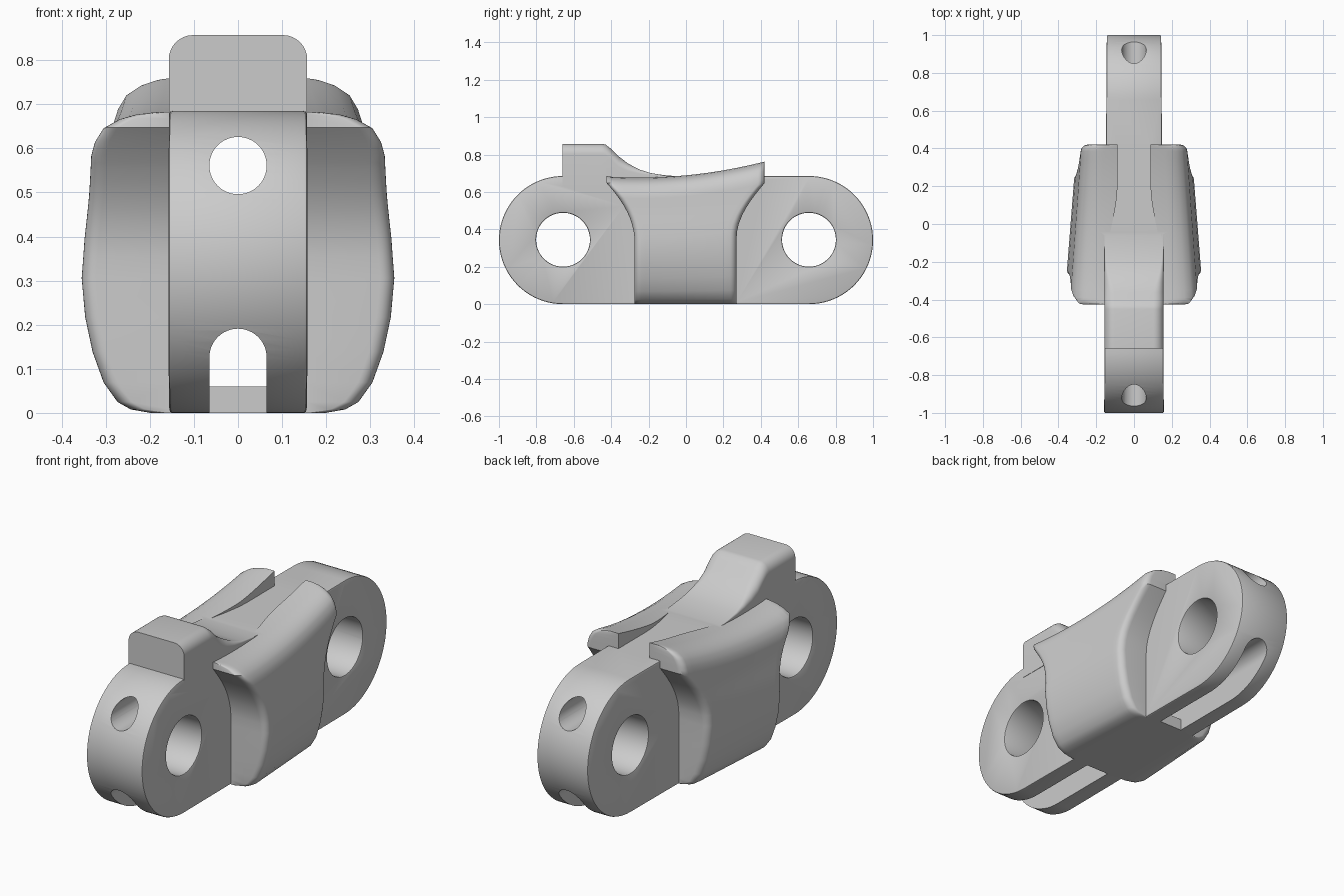
import bpy, bmesh, math

cube = bpy.data.objects.get("Cube")
if cube:
    bpy.data.objects.remove(cube, do_unlink=True)

# Plain grey metal
steel = bpy.data.materials.new("grey_steel")
steel.use_nodes = True
COLOR = (0.6, 0.6, 0.6, 1)
steel.diffuse_color = COLOR
steel.node_tree.nodes["Principled BSDF"].inputs["Base Color"].default_value = COLOR

R = 0.3425        # radius of the rounded link ends
EYE_Y = 1 - R     # distance of the eyes from the middle
TOP = 2 * R


def loft(name, rings):
    """Closed solid through rings of equal point count, with capped ends."""
    bm = bmesh.new()
    rows = [[bm.verts.new(p) for p in ring] for ring in rings]
    n = len(rows[0])
    for a, b in zip(rows, rows[1:]):
        for i in range(n):
            bm.faces.new((a[i], a[(i + 1) % n], b[(i + 1) % n], b[i]))
    for row in (rows[0], rows[-1]):
        if name.endswith("wing"):   # strips across the curved caps
            for i in range(n // 2 - 1):
                bm.faces.new((row[i], row[i + 1], row[n - 2 - i], row[n - 1 - i]))
        else:
            bm.faces.new(row)
    bmesh.ops.recalc_face_normals(bm, faces=bm.faces)
    mesh = bpy.data.meshes.new(name)
    bm.to_mesh(mesh)
    bm.free()
    ob = bpy.data.objects.new(name, mesh)
    bpy.context.collection.objects.link(ob)
    mesh.materials.append(steel)
    return ob


def apply(ob, mod):
    bpy.ops.object.select_all(action='DESELECT')
    bpy.context.view_layer.objects.active = ob
    ob.select_set(True)
    bpy.ops.object.modifier_apply(modifier=mod.name)


def combine(ob, other, operation):
    mod = ob.modifiers.new("combine", 'BOOLEAN')
    mod.operation, mod.solver, mod.object = operation, 'EXACT', other
    apply(ob, mod)
    bpy.data.objects.remove(other, do_unlink=True)


def arc(cx, cz, r, start, end, steps):
    return [(cx + r * math.cos(math.radians(start + (end - start) * i / steps)),
             cz + r * math.sin(math.radians(start + (end - start) * i / steps)))
            for i in range(steps + 1)]


def along_y(name, profile, y0, y1):
    return loft(name, [[(x, y, z) for x, z in profile] for y in (y0, y1)])


# Link plate, slightly thinner towards the back
outline = arc(EYE_Y, R, R, -90, 90, 40) + arc(-EYE_Y, R, R, 90, 270, 40)
link = loft("link_body", [[(s * (0.151 - 0.007 * y), y, z) for y, z in outline] for s in (-1, 1)])

# Pin eyes
for s in (-1, 1):
    ring = arc(s * EYE_Y, R + 0.002, 0.144, 0, 352.5, 47)
    combine(link, loft("eye_cutter", [[(x, y, z) for y, z in ring] for x in (-0.3, 0.3)]), 'DIFFERENCE')
edge = link.modifiers.new("edge_round", 'BEVEL')
edge.width, edge.segments, edge.angle_limit = 0.007, 2, math.radians(60)
apply(link, edge)

# Raised tooth with a concave back slope
slope = [(-0.66, 0.857), (-0.45, 0.857), (-0.43, 0.853), (-0.40, 0.83), (-0.36, 0.79), (-0.31, 0.752),
         (-0.25, 0.72), (-0.19, 0.701), (-0.12, 0.69), (-0.05, 0.684)]
rings = []
for y, h in slope:
    w = 0.157
    r = min(0.055, max(0.004, (h - TOP) * 0.6))
    section = [(-w, 0.63), (w, 0.63)] + arc(w - r, h - r, r, 0, 90, 8) + arc(r - w, h - r, r, 90, 180, 8)
    rings.append([(x, y, z) for x, z in section])
combine(link, loft("tooth", rings), 'UNION')


# Side wings: bulging cheeks with flared upper lips
BULGE = [(0, 0.2), (0.008, 0.245), (0.025, 0.275), (0.07, 0.307), (0.14, 0.332), (0.22, 0.349),
         (0.31, 0.357), (0.4, 0.35), (0.5, 0.337), (0.59, 0.328), (0.62, 0.318), (0.65, 0.297),
         (0.67, 0.262), (0.68, 0.228), (0.685, 0.19)]
LEVELS = sorted({z for z, x in BULGE} | {0.36, 0.44, 0.47, 0.53, 0.56, 0.573, 0.605, 0.635})


def bulge(z):
    for (z0, x0), (z1, x1) in zip(BULGE, BULGE[1:]):
        if z <= z1:
            return x0 + (x1 - x0) * (z - z0) / (z1 - z0)
    return BULGE[-1][1]


def ramp(value, low, high):
    return min(1, max(0, (value - low) / (high - low)))


def wing(name, side):
    rows = []
    for level in LEVELS:
        front = -0.275 - 0.15 * ramp(level, 0.34, 0.65) ** 2
        back = 0.27 + 0.15 * ramp(level, 0.33, 0.573) ** 2
        r = 0.035
        # Dense stations at both ends round the upright edges
        ends = [r * (1 - math.cos(math.radians(a))) for a in range(0, 91, 15)]
        ys = [front + d for d in ends]
        ys += [front + r + (back - front - 2 * r) * i / 20 for i in range(1, 20)]
        ys += [back - d for d in reversed(ends)]
        outer, inner = [], []
        for y in ys:
            d = min(r, y - front, back - y)
            fall = r - math.sqrt(max(0, r * r - (r - d) ** 2))
            crest = 0.677 + 0.19 * (y + 0.25) ** 2
            z = level + ramp(level, 0, 0.6) * (crest - TOP)
            t = ramp(y, -0.2, 0.2)
            x_in = 0.145 - 0.057 * t * t * (3 - 2 * t)
            x_out = max(bulge(level) * (1 - 0.22 * (y + 0.27)) - fall, x_in + 0.01)
            outer.append((side * x_out, y, z))
            inner.append((side * x_in, y, z))
        rows.append(outer + inner[::-1])
    return loft(name, rows)


for side, label in ((1, "left"), (-1, "right")):
    combine(link, wing(label + "_wing", side), 'UNION')

# Upper bore and lower arched channel, open underneath at both ends
W = 0.065
combine(link, along_y("bore_cutter", arc(0, 0.561, W, 0, 352.5, 47), -1.1, 1.1), 'DIFFERENCE')
arch = arc(0, 0.126, W, 0, 180, 24)
combine(link, along_y("channel_cutter", arch + [(-W, 0.06), (W, 0.06)], -1.1, 1.1), 'DIFFERENCE')
for s in (-1, 1):
    combine(link, along_y("slot_cutter", arch + [(-W, -0.1), (W, -0.1)], s * 0.28, s * 1.2), 'DIFFERENCE')

bpy.ops.object.select_all(action='DESELECT')
link.select_set(True)
bpy.context.view_layer.objects.active = link
bpy.ops.object.shade_smooth_by_angle(angle=math.radians(35))
